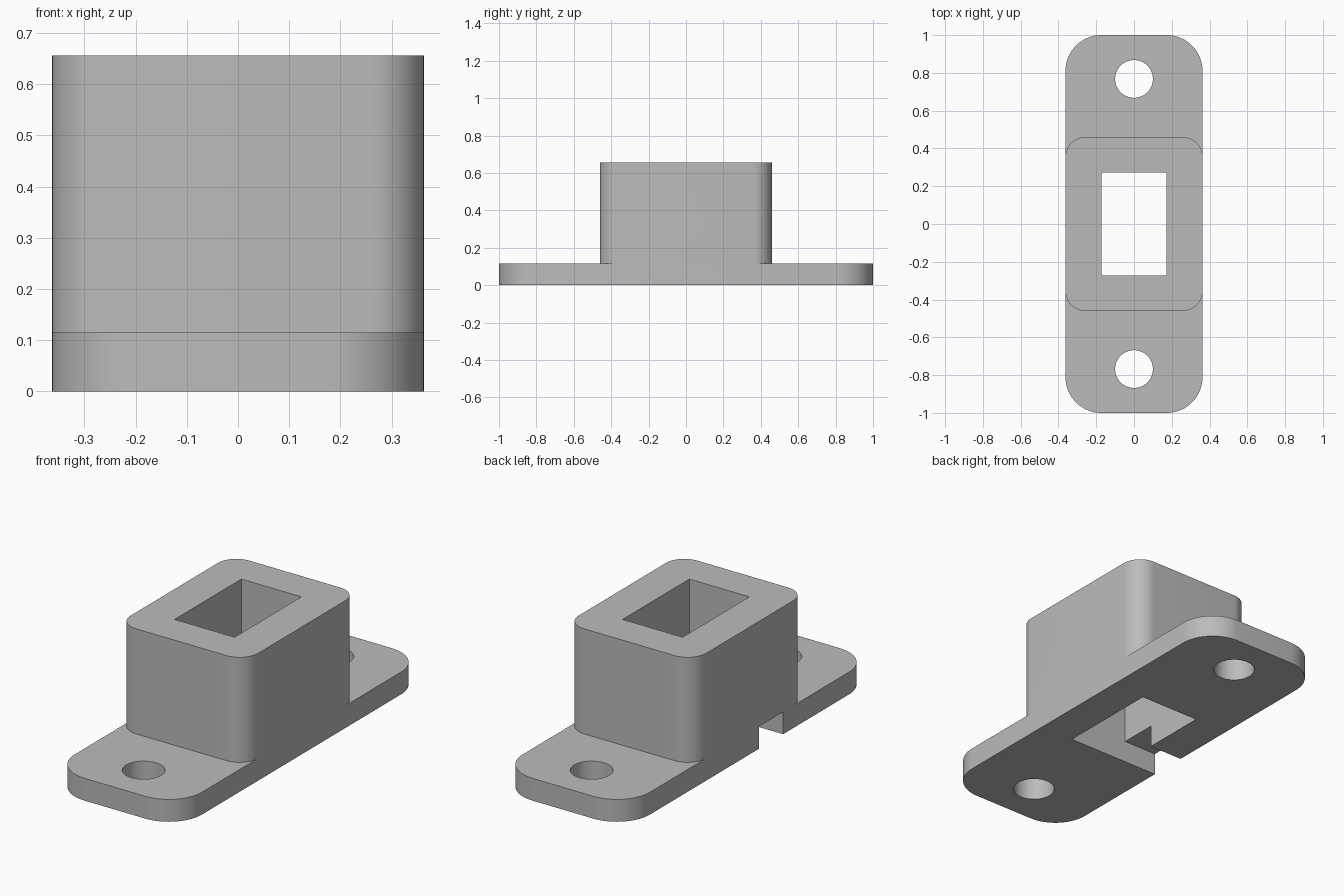
import bpy
import bmesh
from math import cos, sin, pi

cube = bpy.data.objects.get("Cube")
if cube:
    bpy.data.objects.remove(cube, do_unlink=True)

HALF_W = 0.363      # half width shared by flange and housing
FLANGE_TOP = 0.115
TOP = 0.656

grey = bpy.data.materials.new("plain grey")
grey.use_nodes = True
colour = (0.5, 0.5, 0.5, 1)
grey.diffuse_color = colour
grey.node_tree.nodes["Principled BSDF"].inputs["Base Color"].default_value = colour


def rounded_outline(hx, hy, r, steps=16):
    """Rectangle outline with rounded corners, counter-clockwise."""
    points = []
    for i, (sx, sy) in enumerate([(1, 1), (-1, 1), (-1, -1), (1, -1)]):
        for k in range(steps + 1):
            a = (i + k / steps) * pi / 2
            points.append((sx * (hx - r) + r * cos(a), sy * (hy - r) + r * sin(a)))
    return points


def circle_outline(cy, r, steps=64):
    return [(r * cos(2 * pi * k / steps), cy + r * sin(2 * pi * k / steps))
            for k in range(steps)]


def box_outline(x0, x1, y0, y1):
    return [(x0, y0), (x1, y0), (x1, y1), (x0, y1)]


def prism(name, outline, z0, z1):
    """Closed solid: an outline extruded from z0 to z1."""
    bm = bmesh.new()
    face = bm.faces.new([bm.verts.new((x, y, z0)) for x, y in outline])
    new = bmesh.ops.extrude_face_region(bm, geom=[face])["geom"]
    verts = [v for v in new if isinstance(v, bmesh.types.BMVert)]
    bmesh.ops.translate(bm, verts=verts, vec=(0, 0, z1 - z0))
    bmesh.ops.recalc_face_normals(bm, faces=bm.faces)
    mesh = bpy.data.meshes.new(name)
    bm.to_mesh(mesh)
    bm.free()
    mesh.materials.append(grey)
    obj = bpy.data.objects.new(name, mesh)
    bpy.context.collection.objects.link(obj)
    return obj


def combine(body, other, operation):
    """Apply a boolean to the body, then drop the helper solid."""
    mod = body.modifiers.new(operation.lower(), "BOOLEAN")
    mod.operation, mod.solver, mod.object = operation, "EXACT", other
    bpy.context.view_layer.objects.active = body
    bpy.ops.object.modifier_apply(modifier=mod.name)
    bpy.data.objects.remove(other, do_unlink=True)


# Flange with the raised housing
body = prism("flanged_housing", rounded_outline(HALF_W, 1.0, 0.19), 0, FLANGE_TOP)
housing = prism("housing", rounded_outline(HALF_W, 0.46, 0.105), 0.05, TOP)
combine(body, housing, "UNION")

# Screw holes at both ends
for side in (-1, 1):
    hole = prism("screw_hole", circle_outline(side * 0.768, 0.1), -0.1, 0.3)
    combine(body, hole, "DIFFERENCE")

# Rectangular well right through, and a side notch under the housing
well = prism("well", box_outline(-0.171, 0.171, -0.272, 0.272), -0.1, 0.8)
combine(body, well, "DIFFERENCE")
notch = prism("side_notch", box_outline(-0.5, -0.1, -0.272, -0.075), -0.1, FLANGE_TOP)
combine(body, notch, "DIFFERENCE")

# Smooth rounded walls, crisp edges
bpy.ops.object.select_all(action="DESELECT")
body.select_set(True)
bpy.context.view_layer.objects.active = body
bpy.ops.object.shade_smooth_by_angle(angle=pi / 6)
